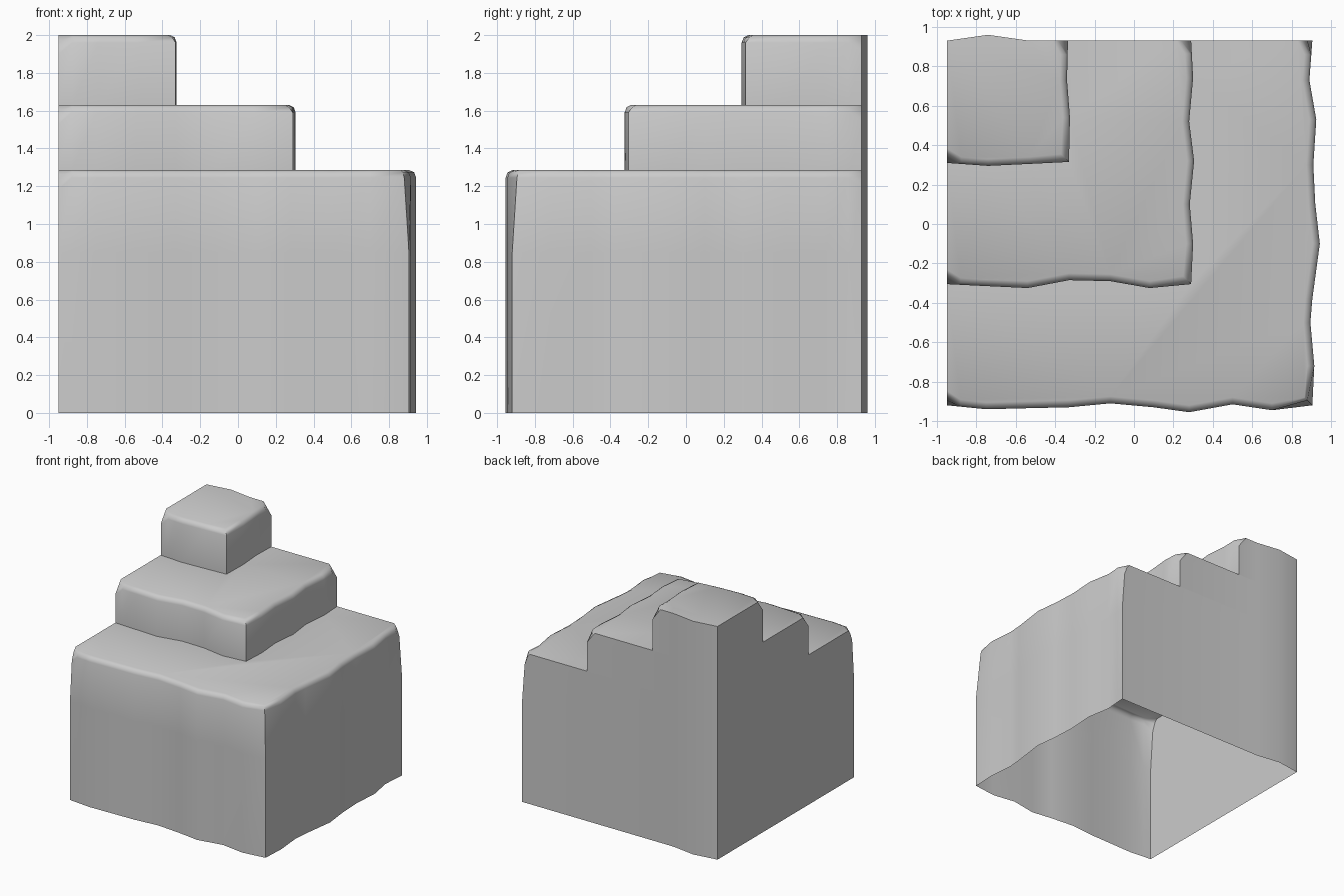
import bpy, bmesh, math
from mathutils import Vector

if "Cube" in bpy.data.objects:
    bpy.data.objects.remove(bpy.data.objects["Cube"])

# Each tier: bottom z, top z, wavy front edge, wavy right edge (first point = front corner)
TIERS = [
    (0.0, 1.285,
     [(-.95, -.92), (-.75, -.94), (-.55, -.935), (-.33, -.93), (-.12, -.91),
      (.1, -.93), (.28, -.955), (.5, -.915), (.7, -.945)],
     [(.905, -.92), (.915, -.72), (.895, -.5), (.905, -.38), (.943, -.1),
      (.92, .1), (.91, .3), (.925, .53), (.89, .73), (.905, .93)]),
    (1.285, 1.63,
     [(-.95, -.305), (-.75, -.315), (-.54, -.325), (-.33, -.285), (-.12, -.29), (.08, -.325)],
     [(.29, -.305), (.3, -.1), (.283, .1), (.305, .32), (.28, .52), (.3, .74), (.29, .93)]),
    (1.63, 2.0,
     [(-.95, .31), (-.74, .295), (-.53, .305)],
     [(-.33, .315), (-.325, .54), (-.34, .73), (-.335, .93)]),
]
BACK = [(-.53, .93), (-.74, .96), (-.95, .93)]

bm = bmesh.new()


def edge_path(front, right):
    """Plan points with their inward direction and whether they are an open end."""
    a, b = Vector(front[0]), Vector(front[1])
    c, d = Vector(right[-2]), Vector(right[-1])
    path = [(a, (0, 1), 'end'), (a.lerp(b, .35), (0, 1), '')]
    path += [(Vector(p), (0, 1), '') for p in front[1:]]
    path += [(Vector(right[0]), (-1, 1), 'corner')]
    path += [(Vector(p), (-1, 0), '') for p in right[1:-1]]
    path += [(d.lerp(c, .35), (-1, 0), ''), (d, (-1, 0), 'end')]
    return path


def ring(path, z, inset, end_inset=None, end_drop=0, corner=None):
    verts = []
    for p, n, kind in path:
        amount = {'end': end_inset, 'corner': corner}.get(kind)
        q = p + Vector(n) * (inset if amount is None else amount)
        verts.append(bm.verts.new((q.x, q.y, z - (end_drop if kind == 'end' else 0))))
    return verts, [bm.verts.new((x, y, z)) for x, y in BACK]


def bridge(lo, hi):
    a, b = lo[0] + lo[1], hi[0] + hi[1]
    for i in range(len(a)):
        j = (i + 1) % len(a)
        bm.faces.new((a[i], a[j], b[j], b[i]))


# Walls with a softened upper rim, joined by L-shaped ledges; underside stays open
previous = None
for k, (z0, z1, front, right) in enumerate(TIERS):
    path = edge_path(front, right)
    pull = .025 if k == 0 else 0
    rings = [ring(path, z0, 0)]
    if k == 0:
        rings.append(ring(path, .85, 0))
    rings += [ring(path, z1 - .04, 0, pull, .06, pull),
              ring(path, z1 - .012, .01, .05, .02, .02 + pull / 2),
              ring(path, z1, .035, .075, 0, .04)]
    for lo, hi in zip(rings, rings[1:]):
        bridge(lo, hi)
    if previous:
        bm.faces.new(previous[0] + rings[0][0][::-1])
    previous = rings[-1]
bm.faces.new(previous[0] + previous[1])

bmesh.ops.remove_doubles(bm, verts=bm.verts[:], dist=.0005)
mesh = bpy.data.meshes.new("stepped_rock")
bm.to_mesh(mesh)
bm.free()
rock = bpy.data.objects.new("stepped_rock", mesh)
bpy.context.collection.objects.link(rock)
bpy.context.view_layer.objects.active = rock
rock.select_set(True)
bpy.ops.object.shade_smooth_by_angle(angle=math.radians(50))
